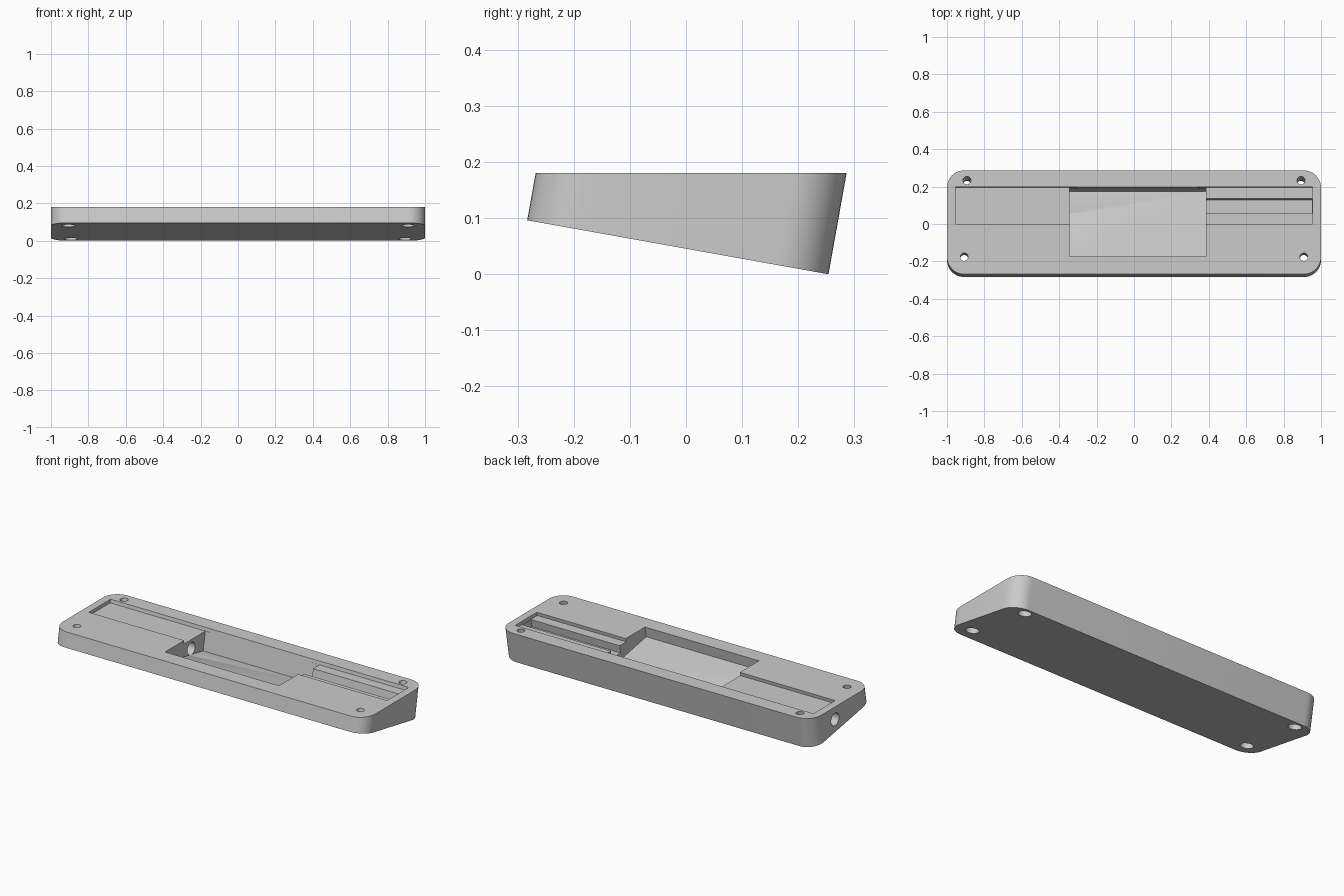
import bpy, bmesh, math
from mathutils import Matrix, Vector

if "Cube" in bpy.data.objects:
    bpy.data.objects.remove(bpy.data.objects["Cube"], do_unlink=True)

TILT = math.radians(10.15)
TOP = 0.18
LEAN = math.tan(TILT)
AXIS = Vector((0, math.sin(TILT), math.cos(TILT)))

grey = bpy.data.materials.new("plain grey")
grey.use_nodes = True
grey.diffuse_color = (0.6, 0.6, 0.6, 1)
grey.node_tree.nodes["Principled BSDF"].inputs["Base Color"].default_value = (0.6, 0.6, 0.6, 1)


def base_z(y):
    """Height of the sloping underside."""
    return (0.254 - y) * LEAN


def finish(name, bm):
    bmesh.ops.recalc_face_normals(bm, faces=bm.faces)
    mesh = bpy.data.meshes.new(name)
    bm.to_mesh(mesh)
    bm.free()
    mesh.materials.append(grey)
    obj = bpy.data.objects.new(name, mesh)
    bpy.context.collection.objects.link(obj)
    return obj


def loft(bm, bottom, top):
    """Close a solid between two matching loops; return the top vertices."""
    lo = [bm.verts.new(p) for p in bottom]
    hi = [bm.verts.new(p) for p in top]
    bm.faces.new(lo[::-1])
    bm.faces.new(hi)
    for i in range(len(lo)):
        j = (i + 1) % len(lo)
        bm.faces.new((lo[i], lo[j], hi[j], hi[i]))
    return hi


def pocket(name, x0, x1, y0, y1, floor):
    """Leaning box cutter; y is measured at the top surface, floor(y) is the floor height."""
    def at(x, y, z):
        return Vector((x, y + (z - TOP) * LEAN, z))
    plan = [(x0, y0), (x1, y0), (x1, y1), (x0, y1)]
    bm = bmesh.new()
    loft(bm, [at(x, y, floor(y)) for x, y in plan], [at(x, y, TOP + 0.05) for x, y in plan])
    return finish(name, bm)


def drill(name, centre, direction, radius, length):
    bm = bmesh.new()
    turn = direction.to_track_quat('Z', 'Y').to_matrix().to_4x4()
    bmesh.ops.create_cone(bm, cap_ends=True, segments=32, radius1=radius, radius2=radius,
                          depth=length, matrix=Matrix.Translation(centre) @ turn)
    return finish(name, bm)


# Wedge body: rounded outline on the sloping base, pushed up to a level top
half_x, y_front, y_back, radius, steps = 1.0, -0.283, 0.254, 0.09, 10
outline = []
for k, (sx, y) in enumerate([(1, y_back), (-1, y_back), (-1, y_front), (1, y_front)]):
    cy = y - radius if y > 0 else y + radius
    for s in range(steps + 1):
        a = math.pi / 2 * (k + s / steps)
        outline.append((sx * (half_x - radius) + radius * math.cos(a), cy + radius * math.sin(a)))
bottom = [Vector((x, y, base_z(y))) for x, y in outline]
top = [p + AXIS * ((TOP - p.z) / AXIS.z) for p in bottom]
bm = bmesh.new()
rim = set(loft(bm, bottom, top))
rim_edges = [e for e in bm.edges if e.verts[0] in rim and e.verts[1] in rim]
bmesh.ops.bevel(bm, geom=rim_edges, offset=0.018, segments=5, profile=0.5, affect='EDGES')
body = finish("wedge_body", bm)

# Recesses: central bay, shallow side channels, deeper groove
shallow = lambda y: TOP - 0.02
cutters = [
    pocket("central_bay", -0.345, 0.385, -0.175, 0.197, lambda y: base_z(y - 0.015) + 0.04),
    pocket("right_channel", -0.955, -0.3, 0.0, 0.198, shallow),
    pocket("left_channel", 0.34, 0.955, 0.0, 0.198, shallow),
    pocket("left_groove", 0.33, 0.953, 0.06, 0.14, lambda y: TOP - 0.065),
    drill("cable_hole", Vector((-0.7, 0.065, 0.108)), Vector((1, 0, 0)), 0.036, 0.8),
]

# Screw holes with wide counterbores underneath
for side in (-1, 1):
    for x, y in ((0.893, 0.233), (0.908, -0.176)):
        upper = Vector((side * x, y, TOP))
        foot = upper - AXIS * ((TOP - base_z(y)) * AXIS.z)
        cutters.append(drill("screw_hole", upper, AXIS, 0.021, 0.5))
        cutters.append(drill("counterbore", foot, AXIS, 0.035, 0.08))

bpy.context.view_layer.objects.active = body
body.select_set(True)
for cutter in cutters:
    cutter.hide_render = True
    mod = body.modifiers.new(cutter.name, 'BOOLEAN')
    mod.operation = 'DIFFERENCE'
    mod.solver = 'EXACT'
    mod.object = cutter
    bpy.ops.object.modifier_apply(modifier=mod.name)
    bpy.data.objects.remove(cutter, do_unlink=True)

bpy.ops.object.shade_smooth_by_angle(angle=math.radians(30))
